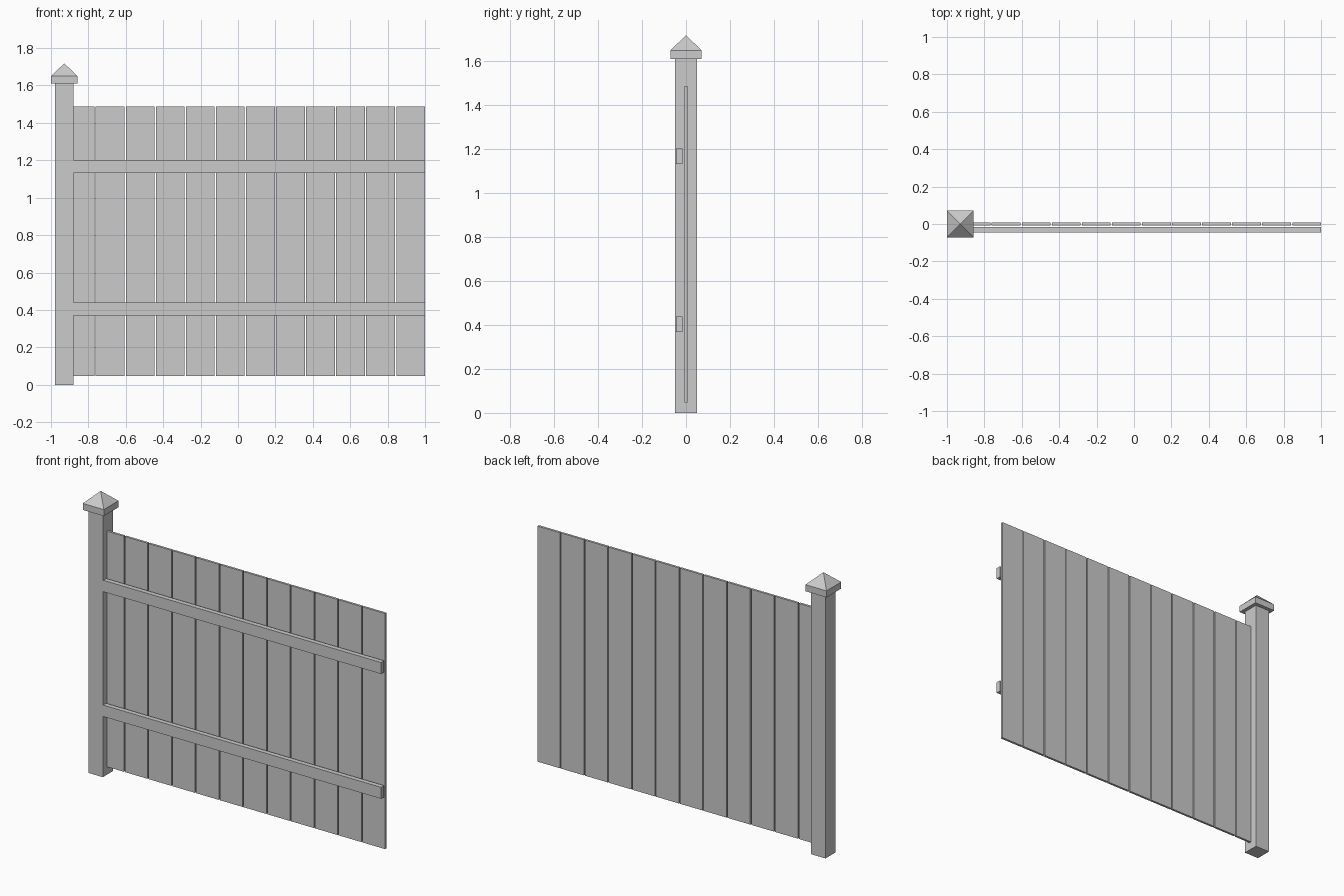
import bpy, bmesh

if "Cube" in bpy.data.objects:
    bpy.data.objects.remove(bpy.data.objects["Cube"])


def box(name, lo, hi):
    """Axis-aligned box between two corners."""
    bm = bmesh.new()
    bmesh.ops.create_cube(bm, size=1)
    for v in bm.verts:
        v.co = [(l + h) / 2 + c * (h - l) for l, h, c in zip(lo, hi, v.co)]
    return finish(name, bm)


def finish(name, bm):
    mesh = bpy.data.meshes.new(name)
    bm.to_mesh(mesh)
    bm.free()
    obj = bpy.data.objects.new(name, mesh)
    bpy.context.collection.objects.link(obj)
    return obj


POST_X, POST_HALF, CAP_HALF = -0.929, 0.049, 0.071

# Post
box("post", (POST_X - POST_HALF, -POST_HALF, 0), (POST_X + POST_HALF, POST_HALF, 1.61))

# Post cap: square block whose top is drawn up to a point
bm = bmesh.new()
base = [bm.verts.new((POST_X + sx * CAP_HALF, sy * CAP_HALF, 1.61))
        for sx, sy in ((-1, -1), (1, -1), (1, 1), (-1, 1))]
bottom = bm.faces.new(base)
top = bmesh.ops.extrude_face_region(bm, geom=[bottom], use_keep_orig=True)["geom"]
bmesh.ops.translate(bm, vec=(0, 0, 0.04),
                    verts=[g for g in top if isinstance(g, bmesh.types.BMVert)])
cap_face = next(g for g in top if isinstance(g, bmesh.types.BMFace))
apex = bmesh.ops.poke(bm, faces=[cap_face])["verts"][0]
apex.co.z = 1.718
bmesh.ops.recalc_face_normals(bm, faces=bm.faces)
finish("post_cap", bm)

# Vertical boards with narrow gaps, the first one let into the post
COUNT, PITCH, GAP = 12, 0.1607, 0.007
for i in range(COUNT):
    right = 1.0 - i * PITCH
    box(f"board_{COUNT - i}", (right - PITCH + GAP, -0.007, 0.047), (right, 0.007, 1.487))

# Horizontal rails on the front
for name, z in (("lower_rail", 0.369), ("upper_rail", 1.132)):
    box(name, (POST_X, -0.045, z), (1.0, -0.016, z + 0.07))
